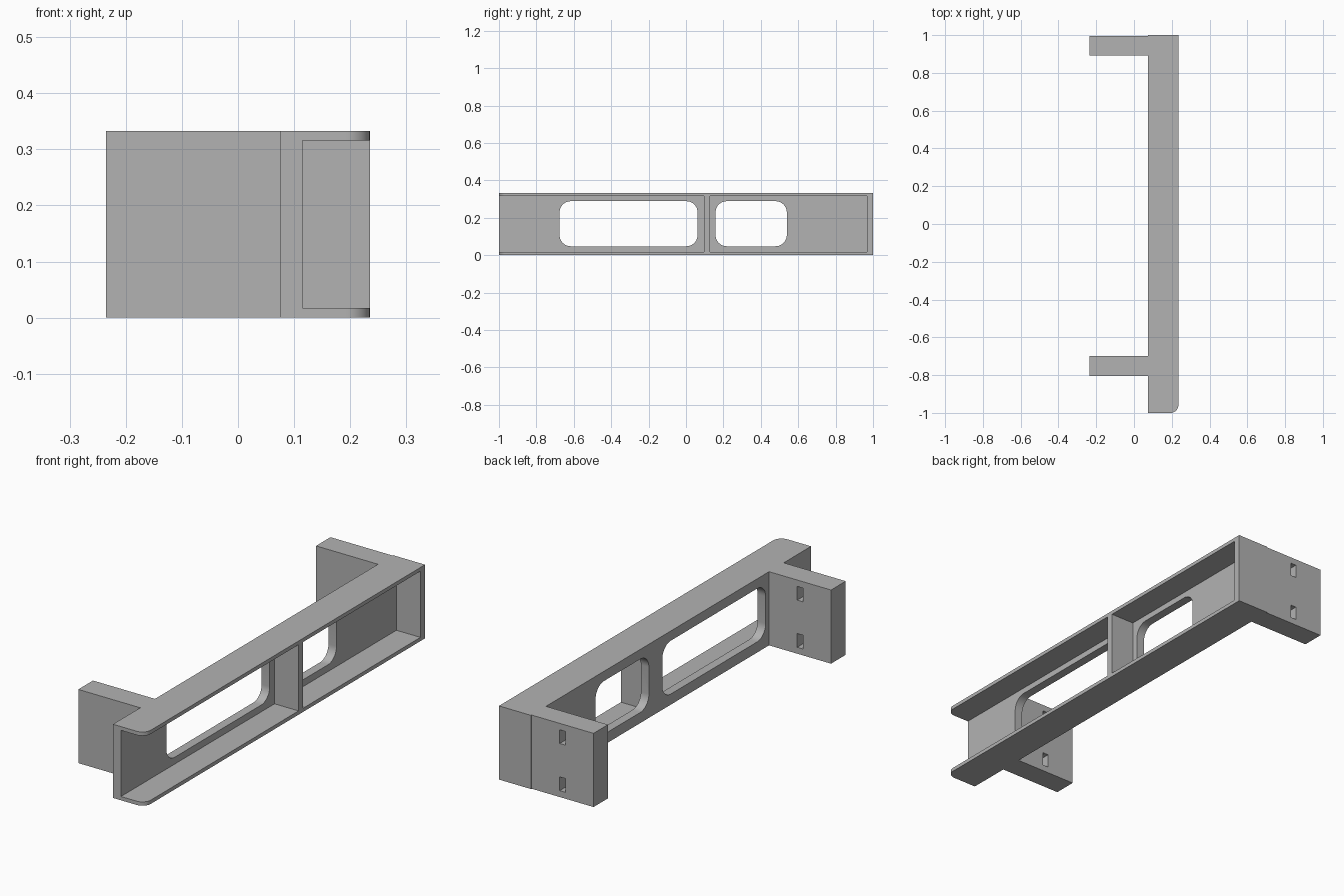
import bpy
import bmesh
from mathutils import Vector

old = bpy.data.objects.get("Cube")
if old:
    bpy.data.objects.remove(old, do_unlink=True)

grey = bpy.data.materials.new("plain_grey")
grey.use_nodes = True
colour = (0.45, 0.45, 0.45, 1)
grey.diffuse_color = colour
grey.node_tree.nodes["Principled BSDF"].inputs["Base Color"].default_value = colour

H = 0.333             # overall height
BACK, FACE = 0.075, 0.235   # x range of the channel
WALL = 0.017          # flange thickness


def box(name, lo, hi, radius=0, axis=0, keep=lambda p: True):
    """Box from corner to corner; edges along axis accepted by keep are rounded."""
    lo, hi = Vector(lo), Vector(hi)
    bm = bmesh.new()
    bmesh.ops.create_cube(bm, size=1)
    for v in bm.verts:
        v.co = (lo + hi) / 2 + v.co * (hi - lo)
    if radius:
        edges = []
        for e in bm.edges:
            a, b = (v.co for v in e.verts)
            if abs(a[axis] - b[axis]) > 1e-4 and keep((a + b) / 2):
                edges.append(e)
        bmesh.ops.bevel(bm, geom=edges, offset=radius, offset_type='OFFSET',
                        segments=10, profile=0.5, affect='EDGES')
    mesh = bpy.data.meshes.new(name)
    bm.to_mesh(mesh)
    bm.free()
    mesh.materials.append(grey)
    obj = bpy.data.objects.new(name, mesh)
    bpy.context.collection.objects.link(obj)
    return obj


def activate(obj):
    bpy.ops.object.select_all(action='DESELECT')
    obj.select_set(True)
    bpy.context.view_layer.objects.active = obj


def cut(obj, cutters):
    """Subtract each cutter, then discard it."""
    activate(obj)
    for c in cutters:
        c.hide_render = True
        mod = obj.modifiers.new("cut", 'BOOLEAN')
        mod.operation = 'DIFFERENCE'
        mod.solver = 'EXACT'
        mod.object = c
        bpy.ops.object.modifier_apply(modifier=mod.name)
        bpy.data.objects.remove(c, do_unlink=True)
    bpy.ops.object.shade_smooth_by_angle()


# Channel frame: one rounded front corner, two recesses leave rib and end wall
frame = box("channel_frame", (BACK, -1, 0), (FACE, 1, H), 0.042, 2,
            lambda p: p.x > 0.2 and p.y < 0)
recesses = [box("recess_cutter", (0.115, y0, WALL), (0.4, y1, H - WALL))
            for y0, y1 in ((-1.2, 0.097), (0.129, 0.967))]
# Rounded windows through the web
windows = [box("window_cutter", (0, y0, 0.048), (0.2, y1, 0.289), 0.06, 0)
           for y0, y1 in ((-0.676, 0.062), (0.158, 0.539))]
cut(frame, recesses + windows)

# Mounting arms with two blind slots in the rear face
for name, y0, y1 in (("back_arm", 0.893, 0.996), ("front_arm", -0.805, -0.7)):
    arm = box(name, (-FACE, y0, 0), (BACK, y1, H))
    slots = [box("slot_cutter", (-0.094, y1 - 0.07, z - 0.031),
                 (-0.066, y1 + 0.05, z + 0.031)) for z in (0.06, 0.273)]
    cut(arm, slots)
